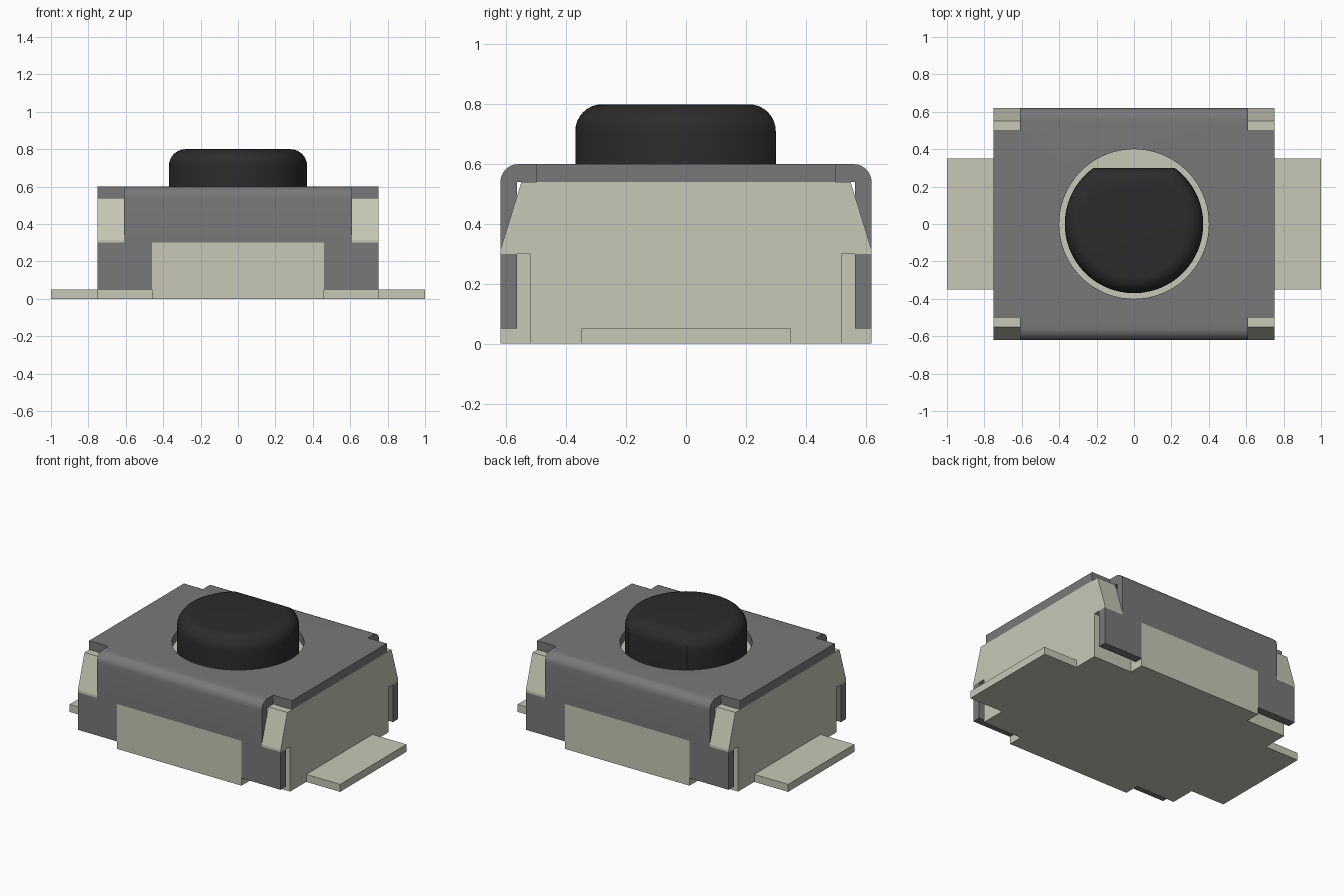
import bpy, bmesh, math

if "Cube" in bpy.data.objects:
    bpy.data.objects.remove(bpy.data.objects["Cube"])


def material(name, rgb):
    m = bpy.data.materials.new(name)
    m.use_nodes = True
    m.diffuse_color = (*rgb, 1)
    m.node_tree.nodes["Principled BSDF"].inputs["Base Color"].default_value = (*rgb, 1)
    return m


CREAM = material("cream plastic", (0.58, 0.58, 0.475))
GREY = material("grey metal", (0.19, 0.19, 0.19))
BLACK = material("black rubber", (0.025, 0.025, 0.025))


def loft(name, loops, mat):
    """Closed solid through a stack of loops with equal point counts."""
    bm = bmesh.new()
    rings = [[bm.verts.new(p) for p in loop] for loop in loops]
    for a, b in zip(rings, rings[1:]):
        for i in range(len(a)):
            j = (i + 1) % len(a)
            bm.faces.new((a[i], a[j], b[j], b[i]))
    bm.faces.new(rings[0][::-1])
    bm.faces.new(rings[-1])
    bmesh.ops.recalc_face_normals(bm, faces=bm.faces)
    mesh = bpy.data.meshes.new(name)
    bm.to_mesh(mesh)
    bm.free()
    ob = bpy.data.objects.new(name, mesh)
    bpy.context.collection.objects.link(ob)
    mesh.materials.append(mat)
    return ob


def prism_x(name, profile, x0, x1, mat):
    return loft(name, [[(x, y, z) for y, z in profile] for x in (x0, x1)], mat)


def box(name, x0, x1, y0, y1, z0, z1, mat):
    return prism_x(name, [(y0, z0), (y1, z0), (y1, z1), (y0, z1)], x0, x1, mat)


def combine(ob, other, operation="UNION"):
    mod = ob.modifiers.new("combine", "BOOLEAN")
    mod.operation, mod.solver, mod.object = operation, "EXACT", other
    bpy.context.view_layer.objects.active = ob
    bpy.ops.object.modifier_apply(modifier=mod.name)
    bpy.data.objects.remove(other)


def mirrored(half):
    """Complete a half profile across y = 0."""
    return half + [(-y, z) for y, z in reversed(half)]


def smooth(ob):
    bpy.ops.object.select_all(action="DESELECT")
    ob.select_set(True)
    bpy.context.view_layer.objects.active = ob
    bpy.ops.object.shade_smooth_by_angle(angle=math.radians(30))


W, D, SHOULDER, TOP = 0.75, 0.62, 0.30, 0.60
SLOT, NECK, LEG = 0.61, 0.46, 0.565
PLATE = 0.06
UNDER = TOP - PLATE

# Base: core with end slabs carrying tapered corner ribs, and a wide middle block
base = box("base", -SLOT, SLOT, -0.52, 0.52, 0, UNDER, CREAM)
rib_profile = mirrored([(0.52, 0), (0.52, SHOULDER), (D, SHOULDER), (D, 0.315), (0.55, UNDER)])
for s in (-1, 1):
    combine(base, prism_x("end", rib_profile, s * SLOT, s * W, CREAM))
combine(base, box("middle", -NECK, NECK, -D, D, 0, SHOULDER, CREAM))

# Flat contact tabs on both ends
for side, s in (("left", 1), ("right", -1)):
    box(side + "_contact", s * W, s, -0.35, 0.35, 0, 0.05, CREAM)

# Cover: folded sheet with rounded bends, end flaps and four corner legs
bend = [(D - PLATE + PLATE * math.cos(a), UNDER + PLATE * math.sin(a))
        for a in (math.pi / 2 * i / 8 for i in range(9))]
sheet = mirrored([(LEG, UNDER), (LEG, SHOULDER), (D, SHOULDER)] + bend)
cover = prism_x("cover", sheet, -SLOT, SLOT, GREY)
for s in (-1, 1):
    combine(cover, box("flap", s * SLOT, s * W, -0.5, 0.5, UNDER, TOP, GREY))
    for t in (-1, 1):
        combine(cover, box("leg", s * NECK, s * W, t * LEG, t * D, 0.05, SHOULDER, GREY))


def d_loop(radius, chord, z, n=72):
    """Circle outline cut straight at y = chord."""
    start = math.asin(min(1, chord / radius))
    sweep = math.pi + 2 * start
    return [(radius * math.cos(math.pi - start + sweep * i / n),
             radius * math.sin(math.pi - start + sweep * i / n), z) for i in range(n + 1)]


# Round opening in the cover
opening = loft("opening", [d_loop(0.4, 0.3999, z) for z in (0.5, 0.7)], GREY)
combine(cover, opening, "DIFFERENCE")
smooth(cover)

# Button: D-shaped plunger with a rounded top edge
R = 0.09
loops = [d_loop(0.37, 0.3, UNDER)]
for i in range(9):
    a = math.pi / 2 * i / 8
    inset = R * (1 - math.cos(a))
    loops.append(d_loop(0.37 - inset, 0.3 - inset, 0.8 - R + R * math.sin(a)))
smooth(loft("button", loops, BLACK))
